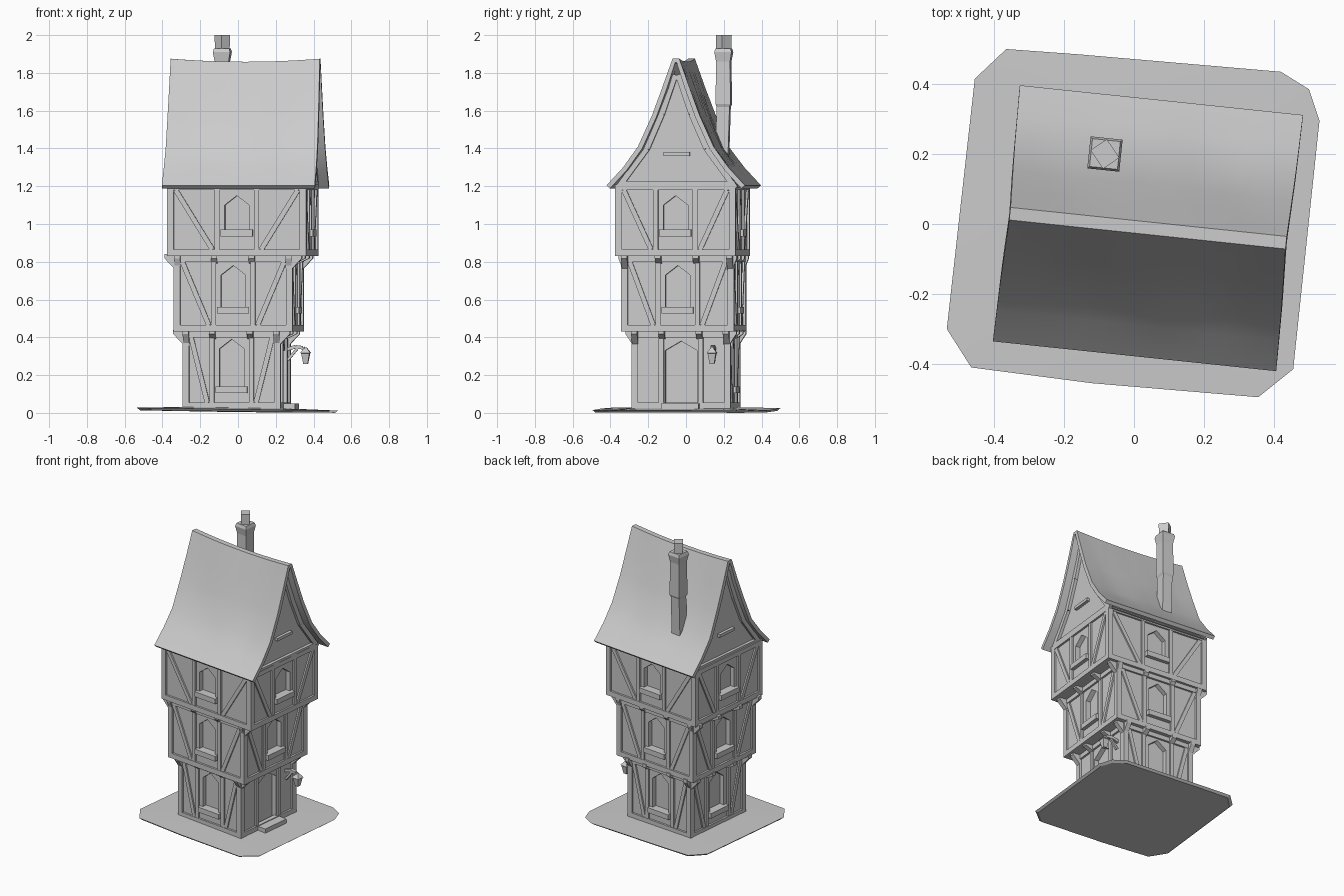
import bpy, bmesh, math
from mathutils import Matrix, Vector

if "Cube" in bpy.data.objects:
    bpy.data.objects.remove(bpy.data.objects["Cube"])

stone = bpy.data.materials.new("plain grey")
stone.diffuse_color = (0.6, 0.6, 0.6, 1)
stone.use_nodes = True
stone.node_tree.nodes["Principled BSDF"].inputs["Base Color"].default_value = stone.diffuse_color
TURN = Matrix.Rotation(math.radians(-6), 4, 'Z')


def place(cx, cy):
    return Matrix.Translation((cx, cy, 0)) @ TURN


def finish(name, bm, matrix=Matrix()):
    bmesh.ops.recalc_face_normals(bm, faces=bm.faces[:])
    mesh = bpy.data.meshes.new(name)
    bm.to_mesh(mesh)
    bm.free()
    mesh.materials.append(stone)
    ob = bpy.data.objects.new(name, mesh)
    ob.matrix_world = matrix
    bpy.context.collection.objects.link(ob)
    return ob


def smooth(ob, angle=35):
    bpy.ops.object.select_all(action='DESELECT')
    ob.select_set(True)
    bpy.context.view_layer.objects.active = ob
    bpy.ops.object.shade_smooth_by_angle(angle=math.radians(angle))


def prism(bm, m, pts, y0, y1):
    """Polygon in (x, z) pushed from y0 to y1, in the frame m."""
    a = [bm.verts.new(m @ Vector((x, y0, z))) for x, z in pts]
    b = [bm.verts.new(m @ Vector((x, y1, z))) for x, z in pts]
    bm.faces.new(a)
    bm.faces.new(b[::-1])
    for i in range(len(a)):
        j = (i + 1) % len(a)
        bm.faces.new((a[i], b[i], b[j], a[j]))


def rect(x0, x1, z0, z1):
    return [(x0, z0), (x1, z0), (x1, z1), (x0, z1)]


def beam(bm, m, p, q, w, y0, y1):
    p, q = Vector(p), Vector(q)
    d = (q - p).normalized() * w / 2
    n = Vector((-d.y, d.x))
    prism(bm, m, [p + n, p - n, q - n, q + n], y0, y1)


def loft(name, rings, matrix):
    """Closed solid through square rings (x, y, half, z)."""
    bm = bmesh.new()
    loops = [[bm.verts.new((x + sx * h, y + sy * h, z))
              for sx, sy in ((-1, -1), (1, -1), (1, 1), (-1, 1))] for x, y, h, z in rings]
    for lo, hi in zip(loops, loops[1:]):
        for i in range(4):
            j = (i + 1) % 4
            bm.faces.new((lo[i], lo[j], hi[j], hi[i]))
    bm.faces.new(loops[0])
    bm.faces.new(loops[-1])
    return finish(name, bm, matrix)


# ground slab: chipped octagon, slightly domed
rim = [(-.365, .5), (-.16, .485), (.42, .435), (.50, .385), (.53, .295), (.455, -.415),
       (.355, -.495), (-.12, -.455), (-.465, -.41), (-.535, -.3), (-.455, .415)]
bm = bmesh.new()
top = [bm.verts.new((x, y, .02 - .015 * x)) for x, y in rim]
low = [bm.verts.new((x * .97, y * .97, .007 - .012 * x)) for x, y in rim]
ct, cb = bm.verts.new((0, 0, .035)), bm.verts.new((0, 0, .004))
for i in range(len(rim)):
    j = (i + 1) % len(rim)
    bm.faces.new((top[i], top[j], ct))
    bm.faces.new((low[j], low[i], cb))
    bm.faces.new((top[i], low[i], low[j], top[j]))
smooth(finish("ground_slab", bm), 25)

# storeys: half sizes a, b, bottom, top, centre, sill height, window head
storeys = [("ground_floor", .261, .264, .02, .43, -.007, 0, .14, .37),
           ("middle_floor", .316, .30, .43, .83, .005, -.012, .56, .76),
           ("upper_floor", .37, .32, .83, 1.21, .026, -.018, .97, 1.13)]
PROUD = .013
for level, (name, a, b, z0, z1, cx, cy, sill, head) in enumerate(storeys):
    wall, cut, wood, sills, brackets = [bmesh.new() for _ in range(5)]
    prism(wall, Matrix(), rect(-a + PROUD, a - PROUD, z0, z1), -b + PROUD, b - PROUD)
    for k in range(4):
        m = Matrix.Rotation(math.pi / 2 * k, 4, 'Z')
        hw, dist = (a, b) if k % 2 == 0 else (b, a)
        face, back = -dist, -dist + .03
        doorway = level == 0 and k == 1
        # pointed window recess, or a doorway on the right side
        s, h, w = (.04, .36, .085) if doorway else (sill, head, .065)
        prism(cut, m, [(-w, s), (w, s), (w, h - .03), (0, h + .02), (-w, h - .03)],
              face - .1, face + .045)
        # horizontal rails and corner posts
        prism(wood, m, rect(-hw, hw, z0, z0 + .035), face, back)
        prism(wood, m, rect(-hw, hw, z1 - .03, z1), face, back)
        prism(wood, m, rect(-hw, -hw + .035, z0, z1), face, back)
        prism(wood, m, rect(hw - .035, hw, z0, z1), face, back)
        for sx in (-1, 1):
            beam(wood, m, (sx * .105, z0 + .02), (sx * .105, z1 - .02), .026, face + .002, back)
            if not doorway:
                beam(wood, m, (sx * (hw - .045), z1 - .03), (sx * .13, z0 + .035),
                     .026, face + .003, back)
        if doorway:
            prism(sills, m, rect(-.1, .1, .015, .05), face - .06, back)
        else:
            prism(sills, m, rect(-.085, .085, sill - .035, sill), face - .012, back)
        # joist brackets below the next overhang
        if level < 2:
            na, nb = storeys[level + 1][1:3]
            out = (nb if k % 2 == 0 else na) - dist - .005
            side = m @ Matrix.Rotation(math.pi / 2, 4, 'Z')
            for u in (-hw + .02, -.1, .1, hw - .02):
                drop = .075 if abs(u) > .15 else .04
                prism(brackets, side, [(face + .01, z1 - drop), (face - out, z1 - .012),
                      (face - out, z1 + .01), (face + .01, z1 + .01)], -u - .016, -u + .016)
    place_m = place(cx, cy)
    body = finish(name + "_walls", wall, place_m)
    cutter = finish("window_cutter", cut, place_m)
    cutter.hide_render = True
    mod = body.modifiers.new("windows", 'BOOLEAN')
    mod.object, mod.operation, mod.solver = cutter, 'DIFFERENCE', 'EXACT'
    bpy.context.view_layer.objects.active = body
    bpy.ops.object.modifier_apply(modifier="windows")
    bpy.data.objects.remove(cutter)
    finish(name + "_timbers", wood, place_m)
    finish(name + "_sills", sills, place_m)
    if level < 2:
        finish(name + "_brackets", brackets, place_m)
    else:
        brackets.free()

# gable walls under the roof, with rake boards and a tie beam
gable = [(.325, 1.19), (.17, 1.40), (.09, 1.585), (.02, 1.79)]
outline = gable + [(-y, z) for y, z in reversed(gable)]
quarter = Matrix.Rotation(math.pi / 2, 4, 'Z')
bm = bmesh.new()
prism(bm, quarter, outline, -.345, .345)
finish("gable_walls", bm, place(.03, -.012))
bm = bmesh.new()
for y0, y1 in ((-.365, -.34), (.34, .365)):
    prism(bm, quarter, rect(-.31, .31, 1.19, 1.225), y0, y1)
    prism(bm, quarter, rect(-.07, .07, 1.36, 1.38), y0, y1)
    for s in (-1, 1):
        for p, q in zip(gable, gable[1:]):
            beam(bm, quarter, (s * (p[0] - .012), p[1]), (s * (q[0] - .012), q[1]), .03, y0, y1)
finish("gable_timbers", bm, place(.03, -.012))

# roof: flared profile swept along a sagging ridge
slope = [(.368, 1.205), (.28, 1.30), (.20, 1.405), (.125, 1.58), (.07, 1.73), (.018, 1.875)]
profile = [(-y, z) for y, z in slope] + [(y, z) for y, z in reversed(slope)]
bm = bmesh.new()
rows, N = [], 16
for i in range(N + 1):
    t = i / N * 2 - 1
    row = []
    for y, z in profile:
        rise = (z - 1.2) / .67
        sag = -.016 * (1 - t * t) * rise
        wave = .005 * math.sin(7 * t + 14 * z) * (0.2 < rise < .95)
        row.append(bm.verts.new((t * (.407 - .01 * rise), y + math.copysign(wave, y) * math.cos(5 * t),
                                 z + sag + wave)))
    rows.append(row)
for r0, r1 in zip(rows, rows[1:]):
    for j in range(len(profile) - 1):
        bm.faces.new((r0[j], r1[j], r1[j + 1], r0[j + 1]))
roof = finish("roof", bm, place(.04, -.012))
solid = roof.modifiers.new("thickness", 'SOLIDIFY')
solid.thickness, solid.offset = .025, -1
bpy.context.view_layer.objects.active = roof
bpy.ops.object.modifier_apply(modifier="thickness")
smooth(roof, 40)

# chimney: shaft, flared cap and pot
spot = place(-.083, .2)
loft("chimney_shaft", [(0, -.01, .034, 1.3), (0, 0, .034, 1.62), (0, 0, .04, 1.635),
                       (0, 0, .037, 1.86), (0, 0, .046, 1.91), (0, 0, .04, 1.93)], spot)
loft("chimney_pot", [(0, 0, .03, 1.92), (0, 0, .032, 2.0)],
     spot @ Matrix.Rotation(math.radians(40), 4, 'Z') @ Matrix.Scale(.88, 4, (1, 0, 0)))

# lantern on a bracket beside the doorway
bm = bmesh.new()
arm = [(.24, .335), (.29, .35), (.33, .345), (.345, .325)]
for p, q in zip(arm, arm[1:]):
    beam(bm, Matrix(), p, q, .018, .135, .155)
beam(bm, Matrix(), (.25, .28), (.30, .34), .014, .137, .153)
finish("lantern_arm", bm, place(0, .03))
loft("lantern", [(.345, .145, .012, .26), (.345, .145, .022, .315),
                 (.345, .145, .026, .318), (.345, .145, .006, .345)], place(0, .03))
